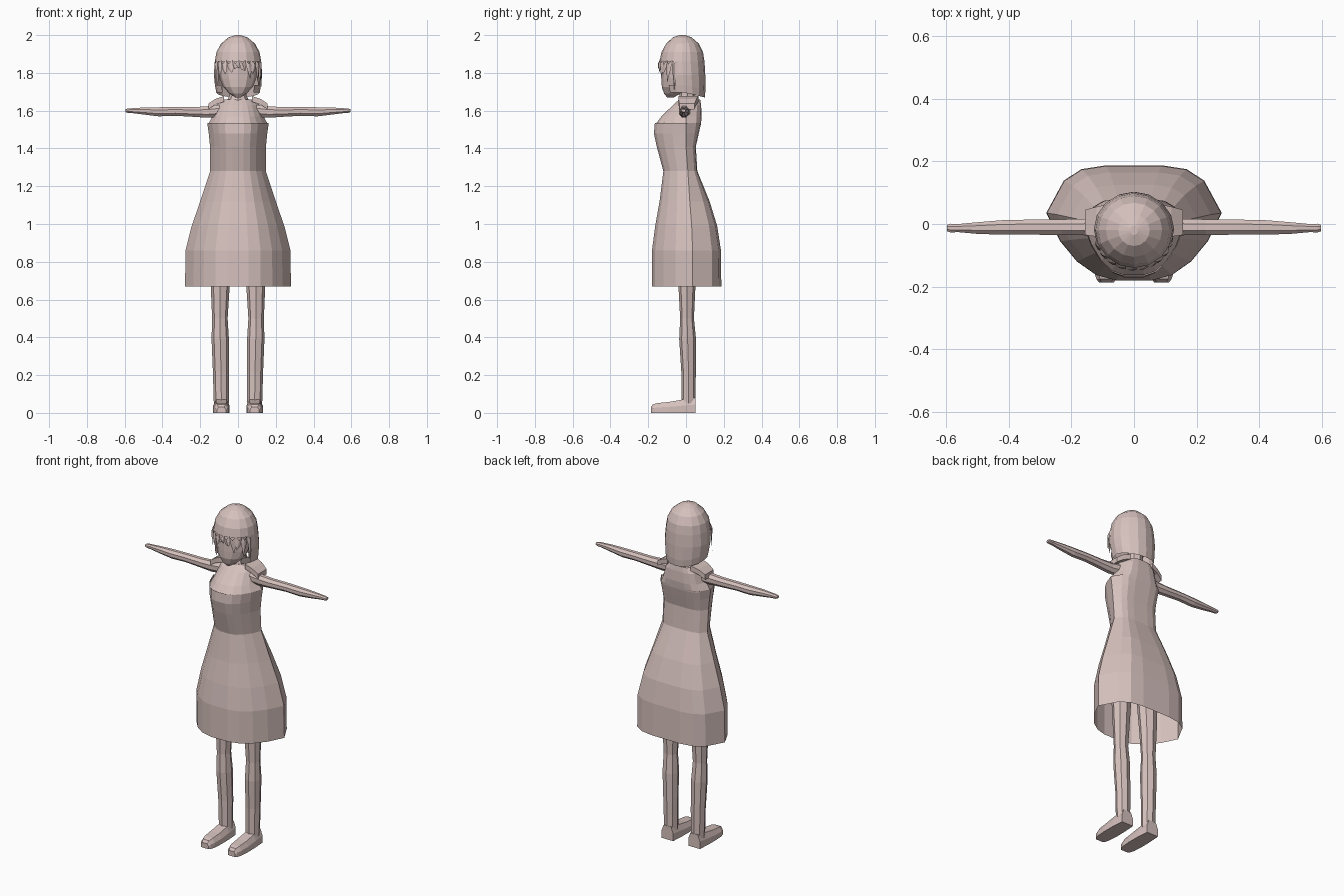
import bpy, bmesh, math

if "Cube" in bpy.data.objects:
    bpy.data.objects.remove(bpy.data.objects["Cube"])

mat = bpy.data.materials.new("pale rose clay")
mat.diffuse_color = (0.67, 0.535, 0.51, 1)
mat.use_nodes = True
mat.node_tree.nodes["Principled BSDF"].inputs["Base Color"].default_value = mat.diffuse_color


def finish(name, bm):
    """Turn a bmesh into a flat-shaded object."""
    bmesh.ops.recalc_face_normals(bm, faces=bm.faces[:])
    me = bpy.data.meshes.new(name)
    bm.to_mesh(me)
    bm.free()
    me.materials.append(mat)
    ob = bpy.data.objects.new(name, me)
    bpy.context.collection.objects.link(ob)
    return ob


def loft(name, rings, caps=(True, True), keep=None, closed=True):
    """Skin a list of equal-length rings; keep(centre) filters faces."""
    bm = bmesh.new()
    vs = [[bm.verts.new(p) for p in r] for r in rings]
    n = len(vs[0])
    for a, b in zip(vs, vs[1:]):
        for i in range(n if closed else n - 1):
            j = (i + 1) % n
            bm.faces.new((a[i], a[j], b[j], b[i]))
    if caps[0]:
        bm.faces.new(vs[0])
    if caps[1]:
        bm.faces.new(vs[-1])
    if keep:
        bad = [f for f in bm.faces if not keep(f.calc_center_median())]
        bmesh.ops.delete(bm, geom=bad, context='FACES')
    return finish(name, bm)


def oval(z, hw, yf, yb, n=16, cx=0, yc=None):
    """Horizontal ring with separate front and back depth."""
    if yc is None:
        yc = (yf + yb) / 2
    pts = []
    for i in range(n):
        a = 2 * math.pi * i / n
        s = math.sin(a)
        pts.append((cx + hw * math.cos(a), yc + (s * (yb - yc) if s > 0 else -s * (yf - yc)), z))
    return pts


# Unit outline of the dress: right side, round the back, left side, front
back = [(1, 0), (.8, .68), (.6, .92), (.32, 1)]
front = [(.84, -.42), (.65, -.72), (.43, -.92), (.2, -1)]
outline = (back + [(-x, y) for x, y in back[::-1]]
           + [(-x, y) for x, y in front] + front[::-1])


def dress_ring(z, hw, yf, yb, yc):
    return [(x * hw, yc + (y * (yb - yc) if y > 0 else -y * (yf - yc)), z) for x, y in outline]


# Dress: open flared skirt, waist and bodice
loft("dress", [dress_ring(*r) for r in (
    (.67, .28, -.18, .187, .035), (.86, .278, -.18, .185, .035),
    (.99, .245, -.163, .165, .03), (1.12, .2, -.14, .125, .02),
    (1.28, .147, -.12, .06, .01), (1.41, .148, -.155, .052, 0),
    (1.48, .155, -.17, .068, 0), (1.535, .163, -.165, .08, 0))], (False, False))

# Upper chest and shoulders
loft("upper_torso", [dress_ring(*r) for r in (
    (1.525, .16, -.163, .079, 0), (1.57, .135, -.13, .083, 0),
    (1.63, .115, -.068, .08, .01), (1.66, .085, -.035, .075, .015))], (False, True))

# Neck
loft("neck", [oval(1.64, .065, -.045, .06, 8), oval(1.68, .045, -.035, .05, 8),
              oval(1.76, .042, -.035, .045, 8)])

# Face and jaw
loft("face", [oval(*r, 12) for r in (
    (1.67, .014, -.1, -.065), (1.69, .045, -.116, -.03), (1.725, .078, -.128, .01),
    (1.77, .096, -.13, .05), (1.83, .105, -.13, .07), (1.9, .1, -.12, .07))])

# Crown of the hair
loft("hair_crown", [oval(*r) for r in (
    (2.0, .012, -.035, -.005), (1.988, .05, -.07, .03), (1.955, .09, -.105, .068),
    (1.91, .114, -.13, .09), (1.86, .123, -.14, .098))], (True, False))


# Bob of hair hanging round the sides and back, open over the face
def bob_edge(hw, yf, yb, z):
    return [(x, y, z - .025 * max(0, y) / .1) for x, y, z in oval(z, hw, yf, yb)]


loft("hair_bob", [oval(1.86, .123, -.14, .098), oval(1.79, .128, -.135, .102),
                  bob_edge(.122, -.125, .103, 1.735), bob_edge(.115, -.115, .1, 1.695)],
     (False, False), keep=lambda c: c.y > -.075)
loft("hair_bob_lining", [oval(1.86, .11, -.12, .085), bob_edge(.115, -.115, .1, 1.695)],
     (False, False), keep=lambda c: c.y > -.06)

# Fringe: pointed locks round the forehead (angle in degrees, tip height, sweep)
bm = bmesh.new()
for a, tip, sweep in ((200, 1.72, 8), (216, 1.755, 8), (232, 1.79, 8), (248, 1.8, 8),
                      (264, 1.83, 6), (280, 1.81, 6), (296, 1.77, 4),
                      (312, 1.79, -6), (326, 1.75, -4), (341, 1.71, 0)):
    def at(deg, r, z):
        t = math.radians(deg)
        return bm.verts.new((.123 * r * math.cos(t), -.021 + .119 * r * math.sin(t), z))
    l, m, r = at(a - 9.5, .99, 1.87), at(a, 1.07, 1.85), at(a + 9.5, .99, 1.87)
    mid_l, mid_r = at(a - 6 + sweep / 2, 1.04, 1.82), at(a + 7 + sweep / 2, 1.04, 1.82)
    t = at(a + sweep, 1.07, tip)
    for f in ((l, m, mid_l), (m, r, mid_r), (mid_l, m, t), (m, mid_r, t)):
        bm.faces.new(f)
finish("hair_fringe", bm)


def tube_x(s, x, cy, cz, ry, rz, n=8):
    return [(s * x, cy + ry * math.cos(2 * math.pi * (i + .5) / n),
             cz + rz * math.sin(2 * math.pi * (i + .5) / n)) for i in range(n)]


def block_x(s, x, y0, y1, z, t):
    return [(s * x, y0, z - t), (s * x, y1, z - t), (s * x, y1, z), (s * x, y0, z)]


for s, side in ((1, "left"), (-1, "right")):
    # Arm, stretched straight out to a blunt hand
    loft("arm_" + side, [tube_x(s, *r) for r in (
        (.09, -.005, 1.6, .034, .035), (.16, -.01, 1.593, .028, .033),
        (.23, -.01, 1.593, .027, .028), (.33, -.01, 1.596, .026, .025),
        (.42, -.011, 1.594, .025, .026), (.5, -.013, 1.598, .02, .02),
        (.56, -.013, 1.6, .014, .014), (.585, -.013, 1.6, .015, .012),
        (.596, -.013, 1.6, .011, .008))])

    # Shoulder strap sloping over the arm
    loft("shoulder_strap_" + side, [block_x(s, *r) for r in (
        (.075, -.04, .065, 1.677, .03), (.12, -.04, .055, 1.662, .03),
        (.157, -.035, .045, 1.637, .03))])

    # Leg
    loft("leg_" + side, [oval(z, hw, yf, yb, 8, s * cx) for z, hw, yf, yb, cx in (
        (1.0, .068, -.06, .06, .08), (.85, .06, -.05, .055, .09),
        (.67, .05, -.04, .05, .094), (.5, .041, -.031, .042, .096),
        (.39, .046, -.036, .053, .094), (.22, .043, -.025, .052, .09),
        (.05, .04, -.024, .05, .088))], (False, True))

    # Shoe, lofted from heel to toe
    loft("shoe_" + side, [[(s * (.088 + k * w), y, z) for k, z in (
        (-1, 0), (1, 0), (1, h * .55), (.65, h), (-.65, h), (-1, h * .55))]
        for y, w, h in ((.05, .038, .08), (-.02, .043, .07), (-.09, .044, .058),
                        (-.15, .04, .052), (-.175, .032, .045), (-.186, .024, .03))])
